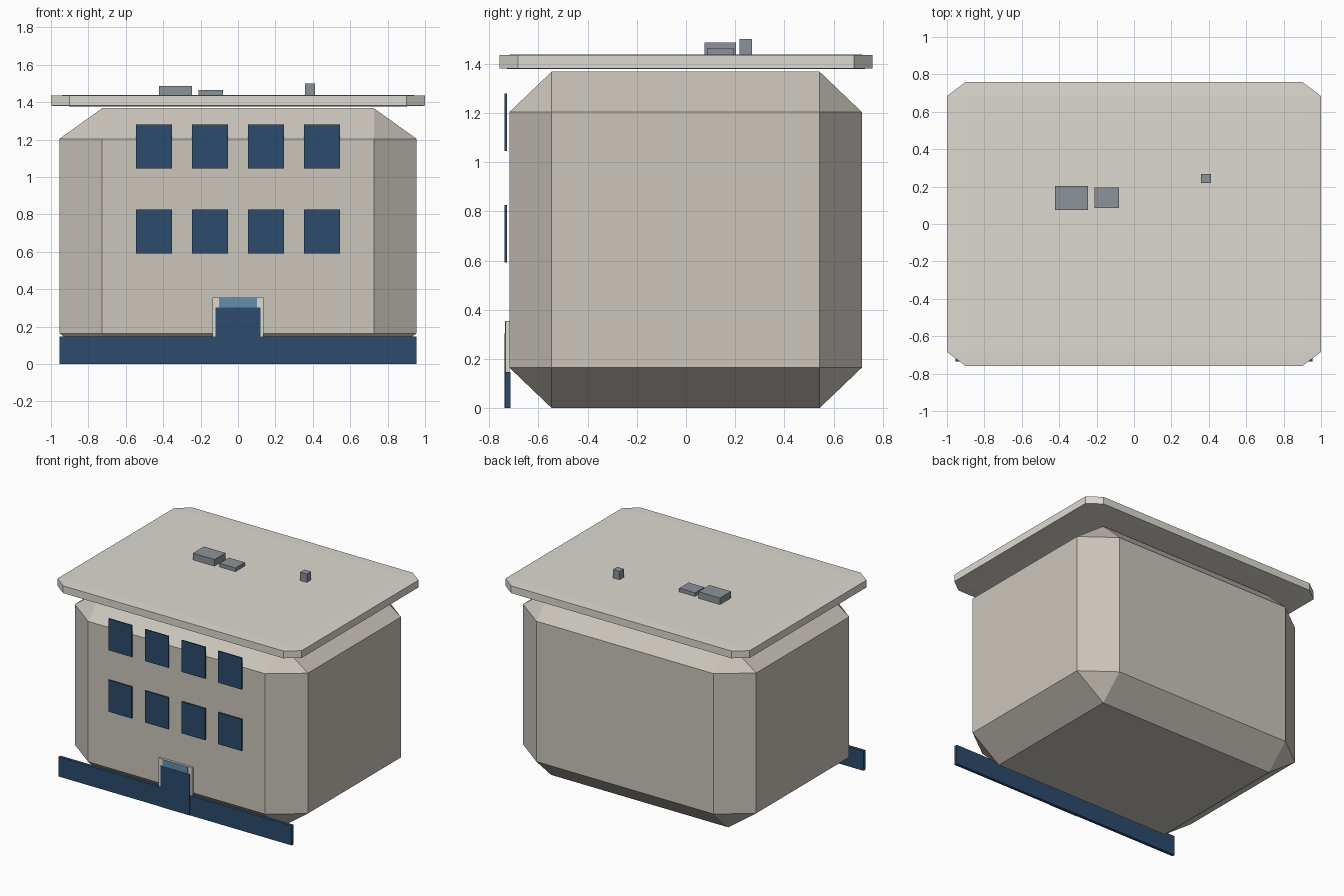
import bpy, bmesh

if "Cube" in bpy.data.objects:
    bpy.data.objects.remove(bpy.data.objects["Cube"])


def material(name, rgb):
    m = bpy.data.materials.new(name)
    m.diffuse_color = (*rgb, 1)
    m.use_nodes = True
    m.node_tree.nodes["Principled BSDF"].inputs["Base Color"].default_value = m.diffuse_color
    return m


stone = material("warm_stone", (0.60, 0.56, 0.50))
roof_tone = material("pale_roof", (0.72, 0.70, 0.64))
navy = material("navy", (0.025, 0.07, 0.15))
glass = material("light_glass", (0.13, 0.27, 0.42))
metal = material("metal", (0.26, 0.29, 0.32))


def box(name, x, y, z, mat, chamfer=0):
    """Box between (min, max) ranges; chamfer is a fraction of each side."""
    bm = bmesh.new()
    bmesh.ops.create_cube(bm, size=1)
    if chamfer:
        bmesh.ops.bevel(bm, geom=bm.edges[:], offset=chamfer, segments=1,
                        affect='EDGES')
    size = [r[1] - r[0] for r in (x, y, z)]
    mid = [(r[1] + r[0]) / 2 for r in (x, y, z)]
    bmesh.ops.scale(bm, vec=size, verts=bm.verts)
    bmesh.ops.recalc_face_normals(bm, faces=bm.faces)
    mesh = bpy.data.meshes.new(name)
    bm.to_mesh(mesh)
    bm.free()
    mesh.materials.append(mat)
    ob = bpy.data.objects.new(name, mesh)
    ob.location = mid
    bpy.context.collection.objects.link(ob)
    return ob


# Chamfered building mass and overhanging roof slab
box("building_body", (-0.955, 0.955), (-0.718, 0.715), (0, 1.368), stone, 0.12)
box("roof_slab", (-1, 1), (-0.758, 0.758), (1.378, 1.438), roof_tone, 0.049)

# Front base band, door surround, door and transom
box("base_band", (-0.955, 0.955), (-0.735, -0.713), (0, 0.146), navy)
box("door_surround", (-0.137, 0.137), (-0.733, -0.717), (0.01, 0.355), roof_tone)
box("transom_window", (-0.102, 0.102), (-0.735, -0.725), (0.29, 0.354), glass)
box("front_door", (-0.12, 0.12), (-0.738, -0.728), (0, 0.303), navy)

# Two rows of four windows
for row, z in enumerate((0.708, 1.163)):
    for col in range(4):
        cx = -0.45 + 0.3 * col
        box(f"window_{row}_{col}", (cx - 0.096, cx + 0.096), (-0.738, -0.728),
            (z - 0.117, z + 0.117), navy)

# Rooftop equipment
box("roof_unit_large", (-0.422, -0.245), (0.075, 0.204), (1.436, 1.487), metal)
box("roof_unit_low", (-0.21, -0.08), (0.085, 0.194), (1.436, 1.465), metal)
box("roof_vent", (0.357, 0.411), (0.218, 0.268), (1.436, 1.5), metal)
